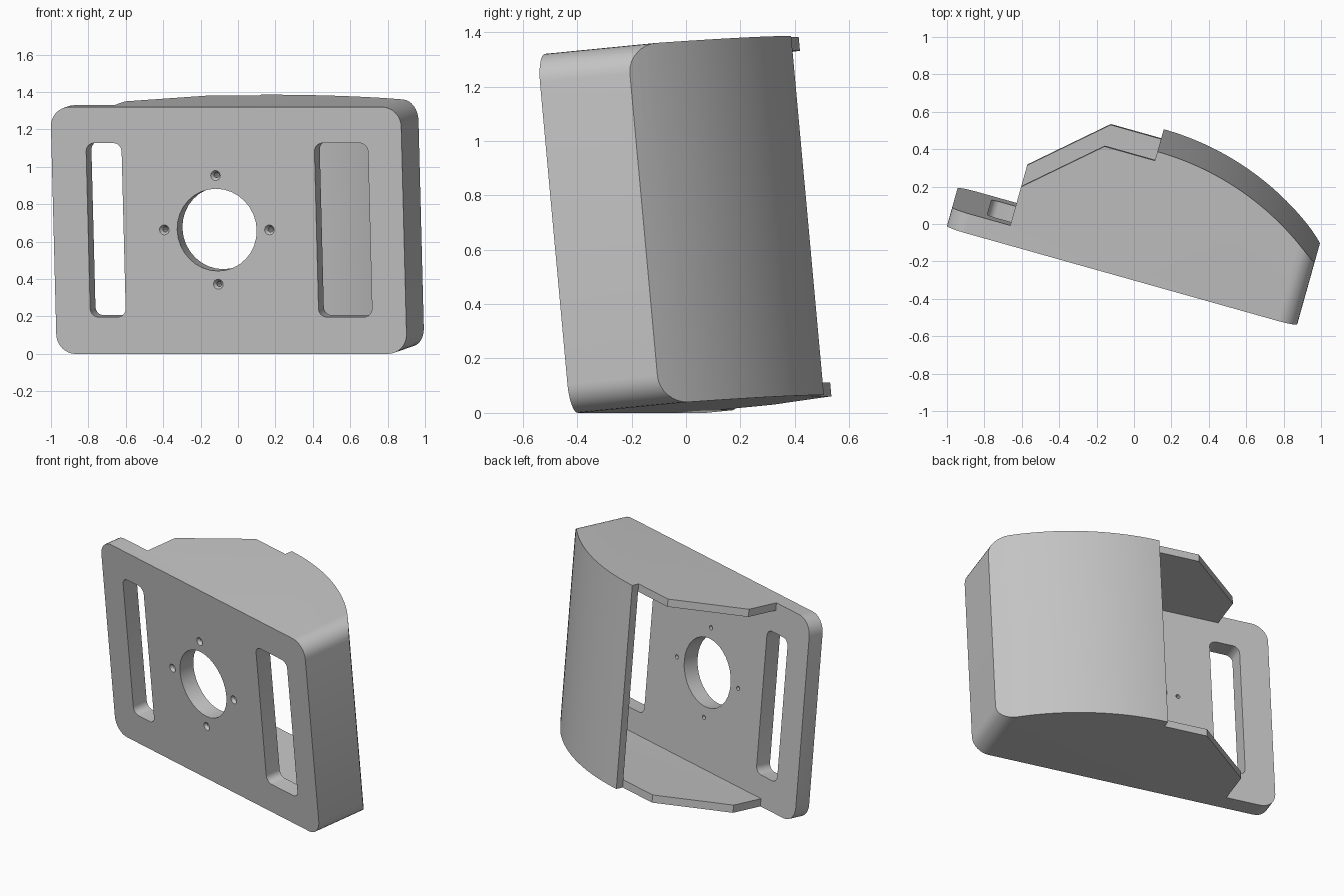
import bpy
import bmesh
import math
from mathutils import Matrix, Vector

cube = bpy.data.objects.get("Cube")
if cube:
    bpy.data.objects.remove(cube, do_unlink=True)

W, H = 1.945, 1.326          # panel width and height
PLATE, WALL = 0.105, 0.05    # plate and shell thickness
CORNER = 0.105
MID = 0.976                  # where the curved cover ends
ARC_R, ARC_BACK = 1.5, 0.70  # cover radius and rearmost depth

grey = bpy.data.materials.new("plain grey")
grey.use_nodes = True
grey.diffuse_color = (0.55, 0.55, 0.55, 1)
grey.node_tree.nodes["Principled BSDF"].inputs["Base Color"].default_value = grey.diffuse_color


def prism(name, points, offset, axis):
    """Extrude a closed 3D outline by offset along an axis."""
    bm = bmesh.new()
    face = bm.faces.new([bm.verts.new(p) for p in points])
    side = bmesh.ops.extrude_face_region(bm, geom=[face])["geom"]
    bmesh.ops.translate(bm, vec=Vector(axis) * offset,
                        verts=[v for v in side if isinstance(v, bmesh.types.BMVert)])
    bmesh.ops.recalc_face_normals(bm, faces=bm.faces)
    return from_bmesh(name, bm)


def from_bmesh(name, bm):
    mesh = bpy.data.meshes.new(name)
    bm.to_mesh(mesh)
    bm.free()
    obj = bpy.data.objects.new(name, mesh)
    bpy.context.collection.objects.link(obj)
    mesh.materials.append(grey)
    return obj


def rounded_block(name, x0, x1, z0, z1, r, y0, y1, steps=8):
    """Rounded rectangle facing the front, extruded in depth."""
    pts = []
    corners = [(x1 - r, z1 - r), (x0 + r, z1 - r), (x0 + r, z0 + r), (x1 - r, z0 + r)]
    for quarter, (cx, cz) in enumerate(corners):
        for i in range(steps + 1):
            a = (quarter + i / steps) * math.pi / 2
            pts.append((cx + r * math.cos(a), y0, cz + r * math.sin(a)))
    return prism(name, pts, y1 - y0, (0, 1, 0))


def cone(name, x, z, r_front, r_back, y0, y1, sides=32):
    """Round cutter running from front to back."""
    bm = bmesh.new()
    bmesh.ops.create_cone(bm, cap_ends=True, segments=sides, radius1=r_front,
                          radius2=r_back, depth=y1 - y0)
    bm.transform(Matrix.Translation((x, (y0 + y1) / 2, z)) @ Matrix.Rotation(-math.pi / 2, 4, 'X'))
    return from_bmesh(name, bm)


def plan_block(name, outline, z0, z1):
    return prism(name, [(x, y, z0) for x, y in outline], z1 - z0, (0, 0, 1))


def arc(radius, x_end, steps=32):
    """Cover curve in plan, from the right end back to the middle."""
    xs = [x_end + (MID - x_end) * i / steps for i in range(steps + 1)]
    return [(x, ARC_BACK - ARC_R + math.sqrt(radius ** 2 - (x - MID) ** 2)) for x in xs]


def boolean(obj, cutter, operation='DIFFERENCE'):
    mod = obj.modifiers.new("cut", 'BOOLEAN')
    mod.operation, mod.object, mod.solver = operation, cutter, 'EXACT'
    deps = bpy.context.evaluated_depsgraph_get()
    mesh = bpy.data.meshes.new_from_object(obj.evaluated_get(deps))
    obj.modifiers.clear()
    obj.data = mesh
    bpy.data.objects.remove(cutter, do_unlink=True)


# Housing: plate, flanges and cover as one plan, rounded at the corners
flange = [(MID, ARC_BACK - WALL), (0.696, ARC_BACK - WALL), (0.325, 0.32), (0.325, PLATE)]
plan = [(-0.2, 0), (W + 0.1, 0)] + arc(ARC_R, W + 0.1) + flange + [(-0.2, PLATE)]
housing = rounded_block("housing", 0, W, 0, H, CORNER, -0.1, 1)
boolean(housing, plan_block("plan_shape", plan, -0.5, H + 0.5), 'INTERSECT')

# Hollow interior, open at the back left
hollow = [(-0.5, PLATE), (W + 0.1, PLATE)] + arc(ARC_R - WALL, W + 0.1) + [(MID, 1), (-0.5, 1)]
cavity = rounded_block("cavity", -1, W - WALL, WALL, H - WALL, CORNER - WALL, 0, 1.5)
boolean(cavity, plan_block("cavity_plan", hollow, -0.5, H + 0.5), 'INTERSECT')
boolean(housing, cavity)

# Two upright slots
for x0, x1 in ((0.192, 0.389), (1.46, 1.757)):
    boolean(housing, rounded_block("slot", x0, x1, 0.198, 1.132, 0.045, -0.1, 0.15))

# Central hole and four countersunk screw holes
cx, cz = 0.907, H / 2 + 0.003
boolean(housing, cone("main_hole", cx, cz, 0.221, 0.221, -0.1, 0.15))
for k in range(4):
    a = k * math.pi / 2
    x, z = cx + 0.292 * math.cos(a), cz + 0.292 * math.sin(a)
    boolean(housing, cone("screw_hole", x, z, 0.014, 0.014, -0.1, 0.15, 16))
    boolean(housing, cone("countersink", x, z, 0.041, 0.013, -0.02, 0.02, 16))

# Turn and lean the whole housing
pose = (Matrix.Translation((-0.969, 0.1, 0)) @ Matrix.Rotation(math.radians(-15.7), 4, 'Z')
        @ Matrix.Rotation(math.radians(5.4), 4, 'X'))
housing.data.transform(pose)

bpy.ops.object.select_all(action='DESELECT')
housing.select_set(True)
bpy.context.view_layer.objects.active = housing
bpy.ops.object.shade_smooth_by_angle(angle=math.radians(30))
